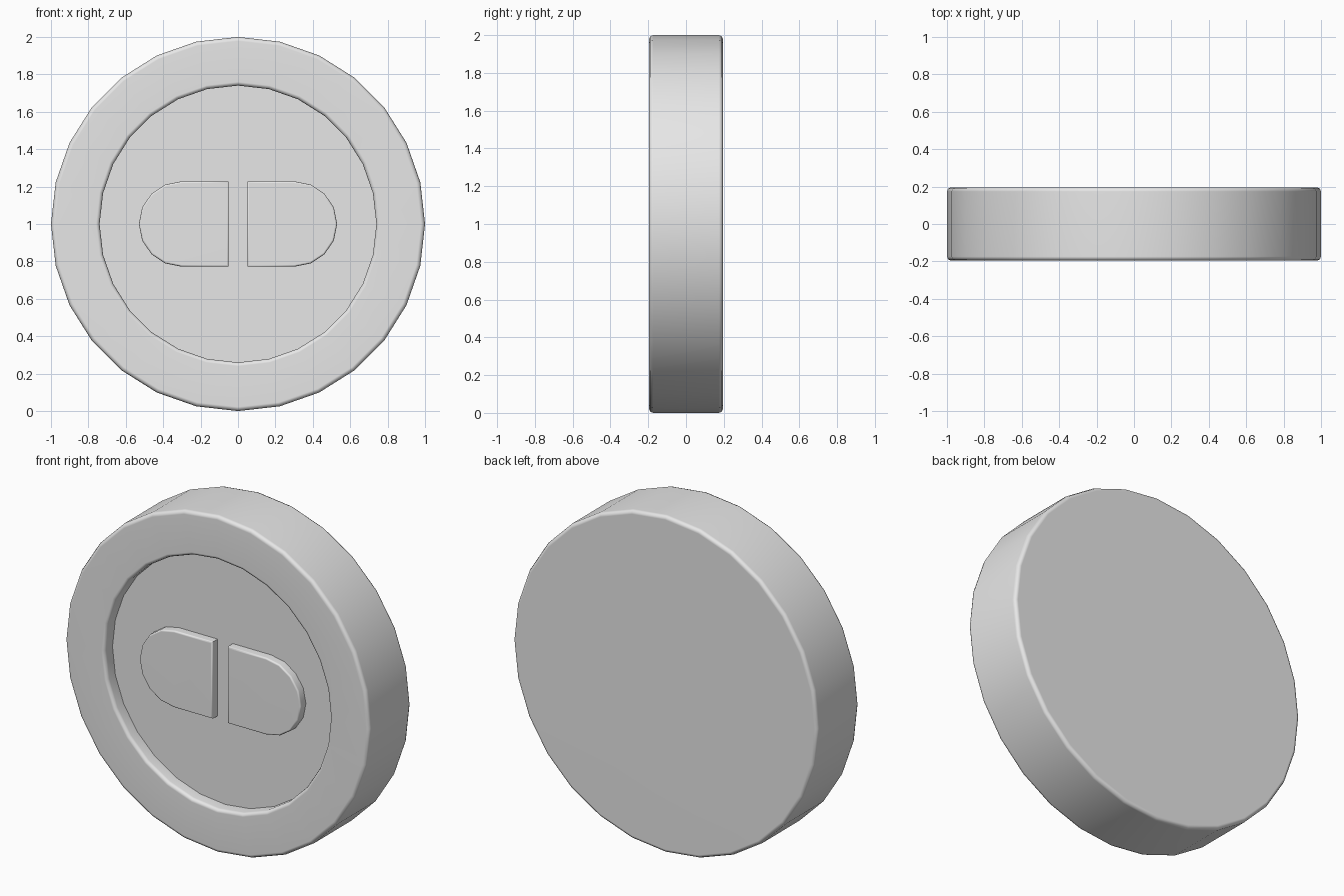
import bpy, bmesh, math

cube = bpy.data.objects.get("Cube")
if cube:
    bpy.data.objects.remove(cube, do_unlink=True)

SIDES = 28
HALF = 0.196      # half thickness of the disc
FLOOR = -0.12     # depth of the recessed face
PAD = 0.05        # pad height above the recessed face

grey = bpy.data.materials.new("light_grey")
grey.use_nodes = True
grey.diffuse_color = (0.8, 0.8, 0.8, 1)
grey.node_tree.nodes["Principled BSDF"].inputs["Base Color"].default_value = (0.8, 0.8, 0.8, 1)


def finish(name, bm):
    """Turn a bmesh into a smooth-shaded object with flat large faces."""
    bmesh.ops.recalc_face_normals(bm, faces=bm.faces)
    mesh = bpy.data.meshes.new(name)
    bm.to_mesh(mesh)
    bm.free()
    mesh.materials.append(grey)
    obj = bpy.data.objects.new(name, mesh)
    bpy.context.collection.objects.link(obj)
    bpy.ops.object.select_all(action='DESELECT')
    obj.select_set(True)
    bpy.context.view_layer.objects.active = obj
    bpy.ops.object.shade_smooth_by_angle(angle=math.radians(50))
    normals = obj.modifiers.new("flat_faces", 'WEIGHTED_NORMAL')
    normals.keep_sharp = True
    return obj


def rounded(r, y, size, r_dir, y_dir):
    """Three profile points around a rounded corner, from the wall to the face."""
    pts = []
    for a in (0, math.pi / 4, math.pi / 2):
        pts.append((r - r_dir * size * (1 - math.cos(a)),
                    y - y_dir * size * (1 - math.sin(a))))
    return pts


# Round body: back edge, outer wall, front rim, then recess wall and floor
profile = rounded(1, HALF, 0.022, 1, 1)[::-1]
profile += rounded(1, -HALF, 0.022, 1, -1)
profile += rounded(0.74, -HALF, 0.02, -1, -1)[::-1]
profile += [(0.74, FLOOR)]

bm = bmesh.new()
rings = []
for r, y in profile:
    angles = [2 * math.pi * i / SIDES for i in range(SIDES)]
    rings.append([bm.verts.new((r * math.cos(a), y, 1 + r * math.sin(a))) for a in angles])
for a, b in zip(rings, rings[1:]):
    for i in range(SIDES):
        j = (i + 1) % SIDES
        bm.faces.new((a[i], a[j], b[j], b[i]))
bm.faces.new(rings[0])
bm.faces.new(rings[-1])
finish("round_body", bm)


# Raised half-oval pads, mirrored left and right
def pad(name, side):
    radius, centre, inner = 0.228, 0.302, 0.05
    outline = [(inner, -radius)]
    for i in range(9):
        a = math.pi * (i / 8 - 0.5)
        outline.append((centre + radius * math.cos(a), radius * math.sin(a)))
    outline.append((inner, radius))
    bm = bmesh.new()
    front = bm.faces.new([bm.verts.new((side * x, FLOOR - PAD, 1 + z)) for x, z in outline])
    edges = list(front.edges)
    back = bmesh.ops.extrude_edge_only(bm, edges=edges)["geom"]
    for v in back:
        if isinstance(v, bmesh.types.BMVert):
            v.co.y = FLOOR + 0.005
    bmesh.ops.bevel(bm, geom=edges, offset=0.01, segments=2, profile=0.5, affect='EDGES')
    finish(name, bm)


pad("left_pad", 1)
pad("right_pad", -1)
